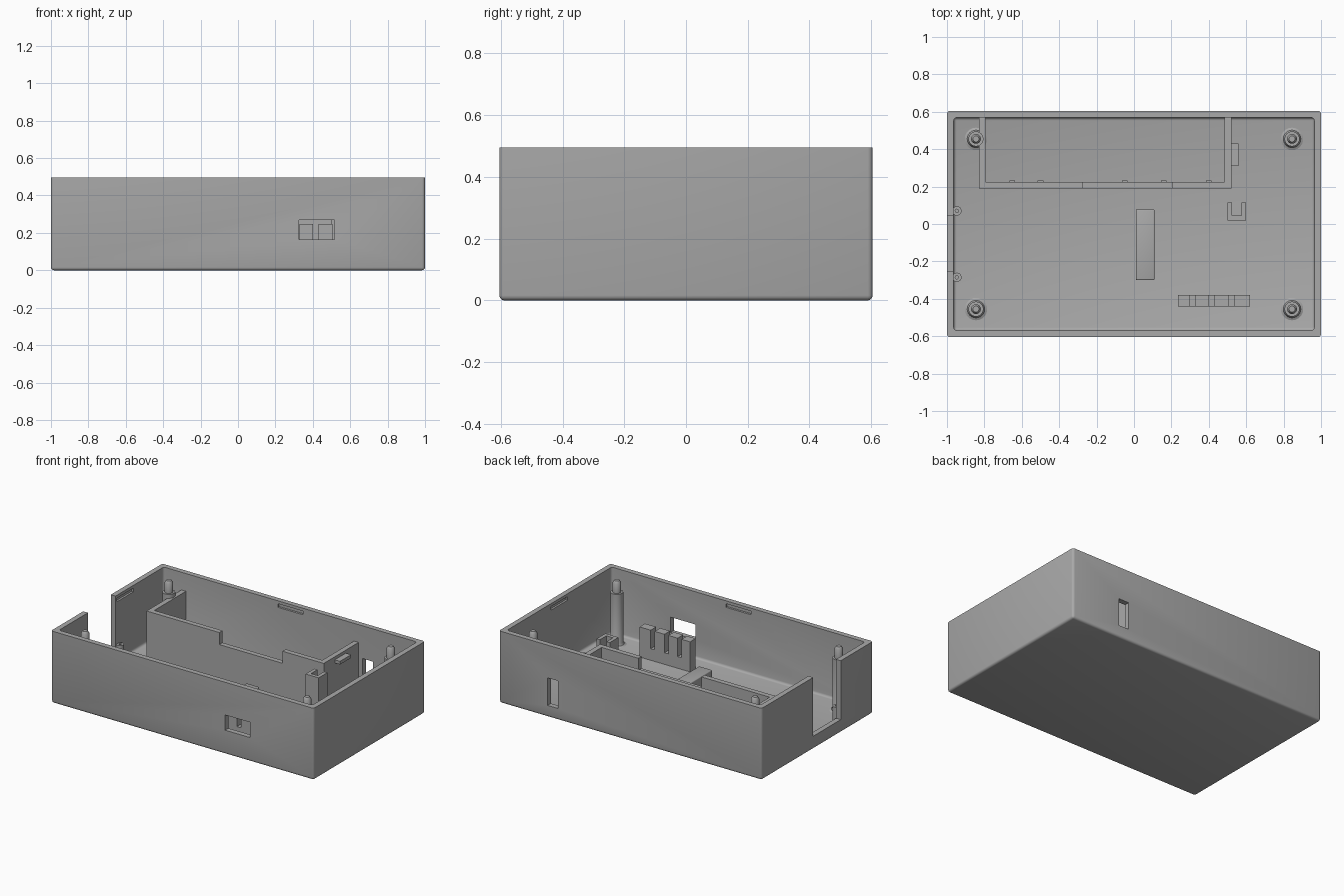
import bpy, bmesh
from mathutils import Matrix, Vector

cube = bpy.data.objects.get("Cube")
if cube:
    bpy.data.objects.remove(cube, do_unlink=True)

grey = bpy.data.materials.new("matte_grey")
grey.use_nodes = True
grey.diffuse_color = (0.4, 0.4, 0.4, 1)
grey.node_tree.nodes["Principled BSDF"].inputs["Base Color"].default_value = (0.4, 0.4, 0.4, 1)


def finish(name, bm):
    mesh = bpy.data.meshes.new(name)
    bm.to_mesh(mesh)
    bm.free()
    mesh.materials.append(grey)
    obj = bpy.data.objects.new(name, mesh)
    bpy.context.collection.objects.link(obj)
    return obj


def box(name, x, y, z, bevel=0.0, pick=None):
    """Box from (min, max) ranges, with optional bevel on chosen edges."""
    bm = bmesh.new()
    bmesh.ops.create_cube(bm, size=1)
    spans = (x, y, z)
    bmesh.ops.scale(bm, verts=bm.verts, vec=[b - a for a, b in spans])
    bmesh.ops.translate(bm, verts=bm.verts, vec=[(a + b) / 2 for a, b in spans])
    if bevel:
        edges = [e for e in bm.edges if pick is None or pick(e, spans)]
        bmesh.ops.bevel(bm, geom=edges, offset=bevel, segments=3, profile=0.5, affect='EDGES')
    return finish(name, bm)


def low_edge(e, spans):
    return all(abs(v.co.z - spans[2][0]) < 1e-4 for v in e.verts)


def upright(e, spans):
    return abs(e.verts[0].co.z - e.verts[1].co.z) > 1e-4


def smooth(obj):
    bpy.ops.object.select_all(action='DESELECT')
    obj.select_set(True)
    bpy.context.view_layer.objects.active = obj
    bpy.ops.object.shade_smooth_by_angle(angle=0.6)


def cut(target, *ranges):
    """Subtract a box from the target and discard the cutter."""
    cutter = ranges[0] if len(ranges) == 1 else box("cutter", *ranges)
    cutter.hide_render = True
    mod = target.modifiers.new("cut", 'BOOLEAN')
    mod.operation = 'DIFFERENCE'
    mod.solver = 'EXACT'
    mod.object = cutter
    bpy.context.view_layer.objects.active = target
    bpy.ops.object.modifier_apply(modifier=mod.name)
    bpy.data.objects.remove(cutter, do_unlink=True)


def turned(name, x, y, profile, sides=24):
    """Spin a radius/height profile around a vertical axis."""
    bm = bmesh.new()
    verts = [bm.verts.new((r, 0, z)) for r, z in profile]
    edges = [bm.edges.new(p) for p in zip(verts, verts[1:])]
    bmesh.ops.spin(bm, geom=verts + edges, cent=(0, 0, 0), axis=(0, 0, 1),
                   angle=6.283185307, steps=sides)
    bmesh.ops.remove_doubles(bm, verts=bm.verts, dist=1e-4)
    bmesh.ops.recalc_face_normals(bm, faces=bm.faces)
    bmesh.ops.translate(bm, verts=bm.verts, vec=(x, y, 0))
    obj = finish(name, bm)
    smooth(obj)
    return obj


TOP, FLOOR, WALL = 0.495, 0.04, 0.036
HX, HY = 1.0, 0.605
IX, IY = HX - WALL, HY - WALL

# Case shell: rounded underside, hollow interior
shell = box("case_shell", (-HX, HX), (-HY, HY), (0, TOP), 0.016,
            lambda e, s: low_edge(e, s) or upright(e, s))
cut(shell, box("cavity", (-IX, IX), (-IY, IY), (FLOOR, 0.6), 0.016,
               lambda e, s: low_edge(e, s) or upright(e, s)))

# Openings: side cable notch, front port, rear switch slot
cut(shell, (-1.1, -0.9), (-0.255, 0.045), (0.09, 0.6))
cut(shell, (0.325, 0.515), (-0.7, -0.5), (0.165, 0.27))
cut(shell, (0.55, 0.63), (0.5, 0.7), (0.08, 0.27))

# Lid catch grooves near the rim
GROOVE, DEPTH = (0.45, 0.475), 0.014
for side in (-1, 1):
    cut(shell, (-0.095, 0.095), sorted((side * (IY - 0.05), side * (IY + DEPTH))), GROOVE)
cut(shell, (IX - 0.05, IX + DEPTH), (-0.09, 0.09), GROOVE)
cut(shell, (-IX - DEPTH, -IX + 0.05), (0.06, 0.24), GROOVE)
smooth(shell)

# Battery bay walls, with a lowered middle on the front one
BAY = (FLOOR - 0.01, 0.373)
box("bay_left_wall", (-0.83, -0.795), (0.19, IY + 0.01), BAY)
box("bay_right_wall", (0.485, 0.52), (0.19, IY + 0.01), BAY)
bay_front = box("bay_front_wall", (-0.81, 0.5), (0.19, 0.225), BAY)
cut(bay_front, (-0.275, 0.205), (0.1, 0.3), (0.29, 0.5))
box("bay_side_tab", (0.515, 0.56), (0.31, 0.43), (0.33, 0.352))
for i, x in enumerate((-0.65, -0.5, -0.05, 0.16, 0.4)):
    box(f"bay_rib_{i}", (x - 0.015, x + 0.015), (0.22, 0.233), (FLOOR, 0.28))

# Corner standoffs with flared foot, shoulder and locating pin
standoff = [(0, 0.03), (0.062, 0.03), (0.06, FLOOR), (0.047, 0.046), (0.04, 0.06),
            (0.04, 0.40), (0.026, 0.40), (0.026, 0.465), (0.016, 0.48), (0, 0.48)]
for sx in (-1, 1):
    for sy in (-1, 1):
        turned(f"standoff_{'left' if sx > 0 else 'right'}_{'back' if sy > 0 else 'front'}",
               sx * 0.845, sy * 0.455, standoff)

# Small screw bosses beside the notch
boss = [(0, 0.03), (0.025, 0.03), (0.025, 0.16), (0.009, 0.16), (0.009, 0.1), (0, 0.1)]
for name, y in (("front", -0.285), ("back", 0.07)):
    turned(f"screw_boss_{name}", -0.947, y, boss, 16)

# Board rest bar in the middle
smooth(box("rest_bar", (0.01, 0.11), (-0.30, 0.078), (0.03, 0.145), 0.006))

# Slotted comb behind the front port
comb = box("port_comb", (0.235, 0.62), (-0.44, -0.38), (0.03, 0.247))
for x in (0.30, 0.40, 0.505):
    cut(comb, (x, x + 0.03), (-0.5, -0.3), (0.12, 0.4))

# U-shaped switch holder, open toward the back
holder = box("switch_holder", (0.5, 0.6), (0.02, 0.115), (0.03, 0.36))
cut(holder, (0.525, 0.575), (0.045, 0.2), (FLOOR, 0.5))
